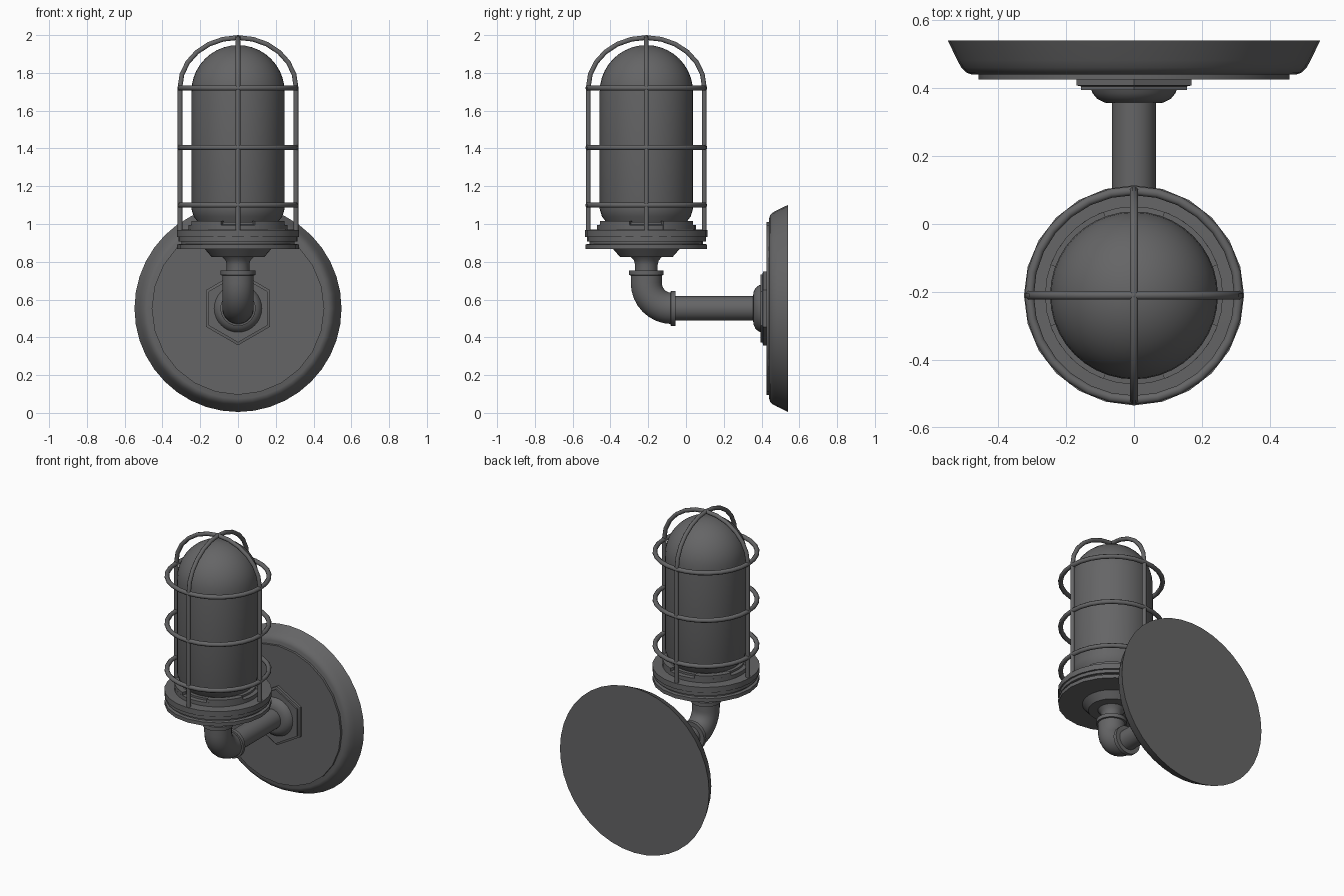
import bpy, bmesh, math
from mathutils import Matrix, Vector

cube = bpy.data.objects.get("Cube")
if cube:
    bpy.data.objects.remove(cube, do_unlink=True)

metal = bpy.data.materials.new("dark grey metal")
metal.use_nodes = True
GREY = (0.13, 0.13, 0.133, 1)
metal.diffuse_color = GREY
metal.node_tree.nodes["Principled BSDF"].inputs["Base Color"].default_value = GREY

LAMP_Y = -0.21   # vertical axis of the lamp
ARM_Z = 0.553    # horizontal axis of the arm and wall plate


def finish(name, bm, angle=35):
    """Turn a bmesh into a shaded object."""
    bmesh.ops.remove_doubles(bm, verts=bm.verts, dist=0.0001)
    bmesh.ops.recalc_face_normals(bm, faces=bm.faces)
    mesh = bpy.data.meshes.new(name)
    bm.to_mesh(mesh)
    bm.free()
    mesh.materials.append(metal)
    obj = bpy.data.objects.new(name, mesh)
    bpy.context.collection.objects.link(obj)
    bpy.ops.object.select_all(action="DESELECT")
    obj.select_set(True)
    bpy.context.view_layer.objects.active = obj
    bpy.ops.object.shade_smooth_by_angle(angle=math.radians(angle))
    return obj


def loft(bm, rings, closed=False):
    """Bridge rings of points, capping the ends of open runs."""
    loops = [[bm.verts.new(p) for p in ring] for ring in rings]
    n = len(loops[0])
    for k in range(len(loops) if closed else len(loops) - 1):
        a, b = loops[k], loops[(k + 1) % len(loops)]
        for i in range(n):
            j = (i + 1) % n
            bm.faces.new((a[i], a[j], b[j], b[i]))
    if not closed:
        bm.faces.new(loops[0])
        bm.faces.new(loops[-1])


def circle(r, n, start=0.0):
    return [(r * math.cos(start + math.tau * i / n),
             r * math.sin(start + math.tau * i / n)) for i in range(n)]


def upright(name, profile, n=32):
    """Turned part on the lamp axis; profile is (radius, z)."""
    bm = bmesh.new()
    loft(bm, [[(x, y + LAMP_Y, z) for x, y in circle(r, n)] for r, z in profile])
    return finish(name, bm)


def level(name, profile, n=32):
    """Turned part on the arm axis; profile is (radius, y)."""
    bm = bmesh.new()
    loft(bm, [[(x, y, z + ARM_Z) for x, z in circle(r, n, math.pi / 2)]
              for r, y in profile])
    return finish(name, bm)


def sweep(name, path, r, n=8, closed=False, side=Vector((1, 0, 0))):
    """Round bar along a planar path whose plane normal is side."""
    bm, rings, m = bmesh.new(), [], len(path)
    for i, p in enumerate(path):
        nxt = path[(i + 1) % m] if closed or i < m - 1 else p
        prv = path[i - 1] if closed or i > 0 else p
        out = side.cross((nxt - prv).normalized())
        rings.append([p + side * a + out * b for a, b in circle(r, n, math.pi / n)])
    loft(bm, rings, closed)
    return finish(name, bm, 50)


# Wall plate and its raised face
level("wall_plate", [(0.548, 0.54), (0.52, 0.482), (0.508, 0.46),
                     (0.494, 0.446), (0.478, 0.44)], 40)
level("wall_plate_face", [(0.457, 0.45), (0.457, 0.425)], 24)

# Hexagonal nut and domed flange
level("hex_nut", [(0.195, 0.43), (0.195, 0.408), (0.18, 0.405), (0.18, 0.395)], 6)
level("arm_flange", [(0.128, 0.40), (0.122, 0.385), (0.108, 0.368),
                     (0.085, 0.357), (0.06, 0.355)])

# Arm, elbow and elbow collars
level("arm_pipe", [(0.065, 0.38), (0.065, -0.09)])
level("elbow_collar_back", [(0.083, -0.082), (0.093, -0.08), (0.093, -0.056), (0.06, -0.056)])
BEND = 0.135
bend_path = [Vector((0, LAMP_Y, 0.735))]
for i in range(9):
    t = math.radians(90 * i / 8)
    bend_path.append(Vector((0, LAMP_Y + BEND * (1 - math.cos(t)),
                             ARM_Z + BEND * (1 - math.sin(t)))))
sweep("elbow", bend_path, 0.083, 24)
upright("elbow_collar_top", [(0.083, 0.728), (0.092, 0.73), (0.092, 0.755), (0.06, 0.755)])

# Neck and stepped lamp base
upright("neck", [(0.06, 0.75), (0.06, 0.785), (0.066, 0.808), (0.085, 0.828)])
upright("base_cone", [(0.14, 0.826), (0.178, 0.87)])
upright("base_lower_flange", [(0.322, 0.868), (0.322, 0.892), (0.3, 0.895)], 20)
upright("base_groove", [(0.3, 0.89), (0.3, 0.935)])
upright("base_middle_ring", [(0.315, 0.908), (0.315, 0.93)])
upright("base_upper_flange", [(0.324, 0.932), (0.324, 0.968), (0.29, 0.97)], 24)
upright("globe_seat", [(0.262, 0.965), (0.262, 0.995), (0.235, 0.997), (0.235, 1.01)])

# Retaining lugs around the globe seat
for k in range(4):
    bm = bmesh.new()
    arc = [math.radians(90 * k + 20 + 10 * s) for s in range(6)]
    loft(bm, [[(r * math.cos(a), r * math.sin(a) + LAMP_Y, z)
               for r, z in ((0.225, 0.97), (0.262, 0.97), (0.262, 1.015), (0.225, 1.015))]
              for a in arc])
    finish(f"globe_lug_{k + 1}", bm)

# Domed globe
dome = [(0.247 * math.cos(math.radians(a)), 1.70 + 0.247 * math.sin(math.radians(a)))
        for a in range(0, 90, 9)]
upright("globe", [(0.2, 0.98), (0.212, 1.01), (0.235, 1.04), (0.247, 1.08)]
        + dome + [(0.004, 1.947)], 40)

# Cage hoops
for k, z in enumerate((1.10, 1.405, 1.72)):
    ring = [Vector((x, y + LAMP_Y, z)) for x, y in circle(0.308, 28)]
    sweep(f"cage_hoop_{k + 1}", ring, 0.0145, closed=True, side=Vector((0, 0, 1)))

# Two arched cage bars crossing at the top
for name, along, side in (("cage_bar_side", Vector((1, 0, 0)), Vector((0, 1, 0))),
                          ("cage_bar_front", Vector((0, 1, 0)), Vector((1, 0, 0)))):
    arch = [(0.307 * math.cos(math.radians(a)), 1.725 + 0.262 * math.sin(math.radians(a)))
            for a in range(0, 181, 15)]
    points = [(0.307, 0.95)] + arch + [(-0.307, 0.95)]
    sweep(name, [Vector((0, LAMP_Y, z)) + along * u for u, z in points], 0.0135, side=side)
